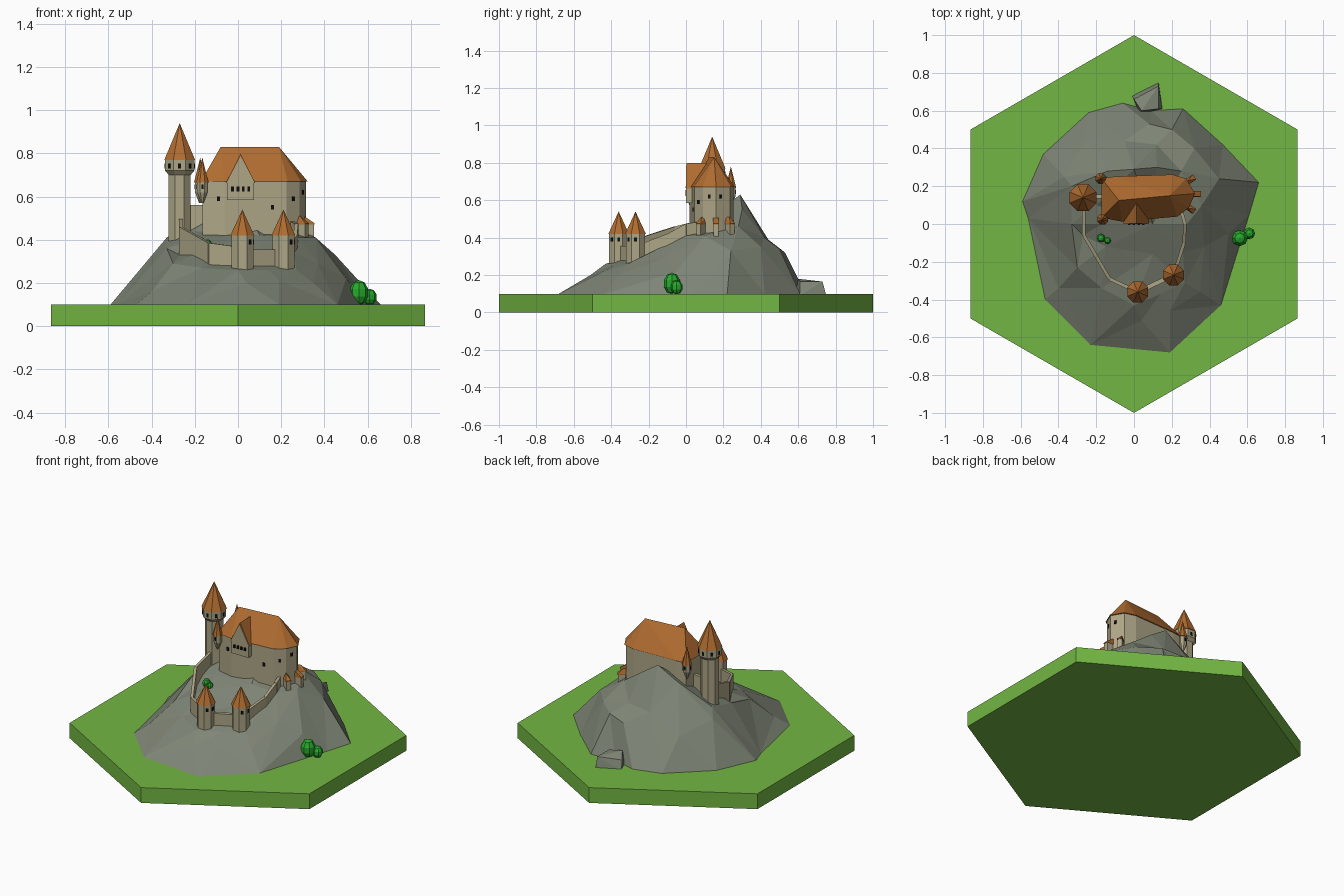
import bpy, bmesh
from math import sin, cos, pi, atan2
from mathutils import Vector
from mathutils.geometry import delaunay_2d_cdt

if "Cube" in bpy.data.objects:
    bpy.data.objects.remove(bpy.data.objects["Cube"])


def material(name, r, g, b):
    m = bpy.data.materials.new(name)
    m.diffuse_color = (r, g, b, 1)
    m.use_nodes = True
    m.node_tree.nodes["Principled BSDF"].inputs["Base Color"].default_value = m.diffuse_color
    return m


GRASS = material("grass", .17, .47, .056)
ROCK = material("rock", .21, .235, .18)
STONE = material("stone", .42, .38, .24)
TILE = material("tile", .43, .15, .03)
LEAF = material("leaf", .02, .40, .025)
DARK = material("dark", .004, .004, .004)


def finish(name, bm, mat):
    bmesh.ops.recalc_face_normals(bm, faces=bm.faces)
    me = bpy.data.meshes.new(name)
    bm.to_mesh(me)
    bm.free()
    me.materials.append(mat)
    ob = bpy.data.objects.new(name, me)
    bpy.context.collection.objects.link(ob)
    return ob


def hulls(name, groups, mat):
    """One object made of several convex solids, each given by its points."""
    bm = bmesh.new()
    for pts in groups:
        vs = [bm.verts.new(p) for p in pts]
        res = bmesh.ops.convex_hull(bm, input=vs)
        junk = {v for v in res["geom_interior"] + res["geom_unused"] if isinstance(v, bmesh.types.BMVert)}
        bmesh.ops.delete(bm, geom=list(junk), context='VERTS')
    bmesh.ops.dissolve_limit(bm, angle_limit=.01, verts=bm.verts, edges=bm.edges)
    return finish(name, bm, mat)


def ring(x, y, z, r, n=8, turn=.5):
    return [(x + r * cos((i + turn) * 2 * pi / n), y + r * sin((i + turn) * 2 * pi / n), z) for i in range(n)]


def drum(x, y, z0, z1, r0, r1=None, n=8):
    return ring(x, y, z0, r0, n) + ring(x, y, z1, r0 if r1 is None else r1, n)


def cone(x, y, z0, z1, r, n=8):
    return ring(x, y, z0, r, n) + [(x, y, z1)]


def box(x, y, z, w, d, h, a=0):
    """Box centred on x, y, z and turned by a about z."""
    return [(x + u * cos(a) - v * sin(a), y + u * sin(a) + v * cos(a), z + k)
            for u in (-w / 2, w / 2) for v in (-d / 2, d / 2) for k in (-h / 2, h / 2)]


# hexagonal grass tile
hulls("grass_tile", [drum(0, 0, 0, .1, 1, n=6)], GRASS)

# rocky hill: outline at ground level, then surface points
outline = [(-.06, .64), (-.24, .59), (-.48, .37), (-.59, .12), (-.56, .03), (-.47, -.40), (-.23, -.64),
           (.19, -.68), (.46, -.43), (.61, .05), (.66, .22), (.47, .42), (.26, .61), (.09, .60)]
peaks = [(0, .29, .63), (-.14, .28, .55), (.12, .30, .55), (.25, .28, .46), (-.33, .2, .41), (-.37, .25, .36),
         (-.20, .10, .44), (-.33, 0, .36), (-.27, -.06, .33), (-.17, 0, .41), (.1, .0, .42), (.28, 0, .41),
         (-.15, -.12, .36), (.1, -.16, .34), (.26, -.15, .34), (.36, .1, .41), (.45, .24, .33), (.37, -.12, .29),
         (-.30, -.23, .29), (-.17, -.34, .27), (.0, -.43, .26), (.14, -.37, .26), (.27, -.31, .26),
         (.04, -.51, .20), (.19, -.46, .21), (.35, -.36, .20), (-.40, -.34, .16), (.50, -.05, .22),
         (.2, .5, .34), (.08, .53, .32), (.32, .4, .35), (-.05, .44, .39), (-.26, .44, .29), (.12, .42, .40)]
pts = [Vector((x, y, .1)) for x, y in outline] + [Vector(p) for p in peaks]
vs, _, faces, orig, _, _ = delaunay_2d_cdt([p.to_2d() for p in pts], [], [list(range(len(outline)))], 1, 1e-5)
bm = bmesh.new()
bv = [bm.verts.new((v.x, v.y, pts[o[0]].z)) for v, o in zip(vs, orig)]
for f in faces:
    bm.faces.new([bv[i] for i in f])
hill = finish("rocky_hill", bm, ROCK)

# loose boulder at the back
hulls("boulder", [[(-.01, .68, .09), (.13, .75, .09), (.15, .61, .09), (.03, .58, .09),
                   (.0, .66, .15), (.13, .73, .165), (.13, .61, .165), (.04, .60, .18)]], ROCK)

# keep: walls and hipped roof
plan = [(-.165, .04), (-.165, .235), (-.10, .245), (.20, .255), (.27, .235), (.315, .16), (.285, .09), (.225, .045),
        (-.06, .02)]
hulls("keep_walls", [[(x, y, z) for x, y in plan for z in (.36, .675)]], STONE)
eaves = [(.06 + (x - .06) * 1.03, .14 + (y - .14) * 1.06, .67) for x, y in plan]
hulls("keep_roof", [eaves + [(-.08, .125, .83), (.19, .15, .83)]], TILE)

# front gable with its little roof
hulls("gable_wall", [[(x, y, z) for y in (0, .12) for x, z in
                      ((-.05, .585), (.075, .585), (.075, .67), (.012, .785), (-.05, .67))]], STONE)
hulls("gable_roof", [[(x, y, z) for y in (.003, .125) for x, z in
                      ((.012 + s * .068, .663), (.012 + s * .06, .663), (.012, .798), (.012, .78))]
                     for s in (-1, 1)], TILE)

# buttresses at the rounded end of the keep
ends = [(.30, .08, -.6), (.33, .16, 0), (.30, .235, .6)]
hulls("buttresses", [box(x, y, .42, .045, .028, .10, a) for x, y, a in ends], STONE)
hulls("buttress_roofs", [box(x, y, .473, .05, .032, .006, a) +
                         [(x - .025 * cos(a) + s * .014 * sin(a), y - .025 * sin(a) + s * .014 * cos(a), .51)
                          for s in (-1, 1)] for x, y, a in ends], TILE)

# round corner turrets
corners = [(-.175, .24), (-.165, .025)]
hulls("turrets", [g for x, y in corners for g in
                  (drum(x, y, .62, .67, .026), drum(x, y, .57, .62, .006, .026))], STONE)
hulls("turret_roofs", [cone(x, y, .665, .78, .031) for x, y in corners], TILE)

# tall watch tower with wider head, and its link to the keep
TX, TY = -.27, .14
hulls("watch_tower", [drum(TX, TY, .36, .72, .055), drum(TX, TY, .70, .72, .055, .073),
                      drum(TX, TY, .72, .775, .073), box(-.19, .145, .48, .1, .022, .16)], STONE)
hulls("watch_tower_roof", [cone(TX, TY, .77, .94, .077)], TILE)

# two gate towers
gates = [(.02, -.36), (.21, -.27)]
hulls("gate_towers", [drum(x, y, .22, .425, .055) for x, y in gates], STONE)
hulls("gate_tower_roofs", [cone(x, y, .42, .54, .06) for x, y in gates], TILE)


# curtain walls follow the slope: each point is x, y, bottom, top
def wall(points, t=.009):
    groups = []
    for a, b in zip(points, points[1:]):
        d = Vector((b[0] - a[0], b[1] - a[1])).normalized()
        groups.append([(p[0] - d.y * t * s, p[1] + d.x * t * s, z)
                       for p in (a, b) for s in (-1, 1) for z in p[2:]])
    return groups


hulls("curtain_walls",
      wall([(-.265, .10, .32, .50), (-.265, -.06, .28, .46), (-.13, -.29, .25, .385), (.02, -.36, .22, .365)]) +
      wall([(.21, -.27, .22, .355), (.265, -.10, .28, .42), (.27, .0, .33, .475), (.25, .07, .36, .485)]) +
      wall([(.02, -.36, .22, .355), (.21, -.27, .22, .355)], .012), STONE)

# gate door and windows
ga = atan2(.09, .19)
slots = [box(.118, -.319, .30, .04, .012, .06, ga)]
slots += [box(x, y, z, .014, .008, .022) for x, y, z in
          ((-.09, .024, .59), (.16, .0375, .55))]
slots += [box(.255, .0675, .59, .014, .008, .022, .64), box(.3, .125, .62, .008, .014, .022, -.4),
          box(.3, .185, .62, .008, .014, .022, .54)]
slots += [box(.012 + i * .025, 0, .635, .013, .008, .022) for i in (-1.5, -.5, .5, 1.5)]


def around(x, y, z, r, steps, w=.014):
    """Windows on chosen faces of an eight sided tower."""
    ap = r * cos(pi / 8)
    return [box(x + ap * cos(k * pi / 4), y + ap * sin(k * pi / 4), z, .006, w, .022, k * pi / 4) for k in steps]


slots += around(TX, TY, .742, .073, range(8))
for x, y in gates:
    slots += around(x, y, .39, .055, (0, 7))
for x, y in corners:
    slots += around(x, y, .645, .026, (2, 4, 6), .009)
hulls("door_and_windows", slots, DARK)

# bushes
for i, (x, y, z, r, h) in enumerate([(.56, -.075, .155, .045, .058), (.61, -.05, .135, .033, .038),
                                     (-.175, -.075, .385, .024, .028), (-.14, -.088, .38, .019, .022)]):
    bm = bmesh.new()
    bmesh.ops.create_uvsphere(bm, u_segments=8, v_segments=5, radius=1)
    bmesh.ops.scale(bm, vec=(r, r, h), verts=bm.verts)
    bmesh.ops.translate(bm, vec=(x, y, z), verts=bm.verts)
    finish("bush_%d" % (i + 1), bm, LEAF)
